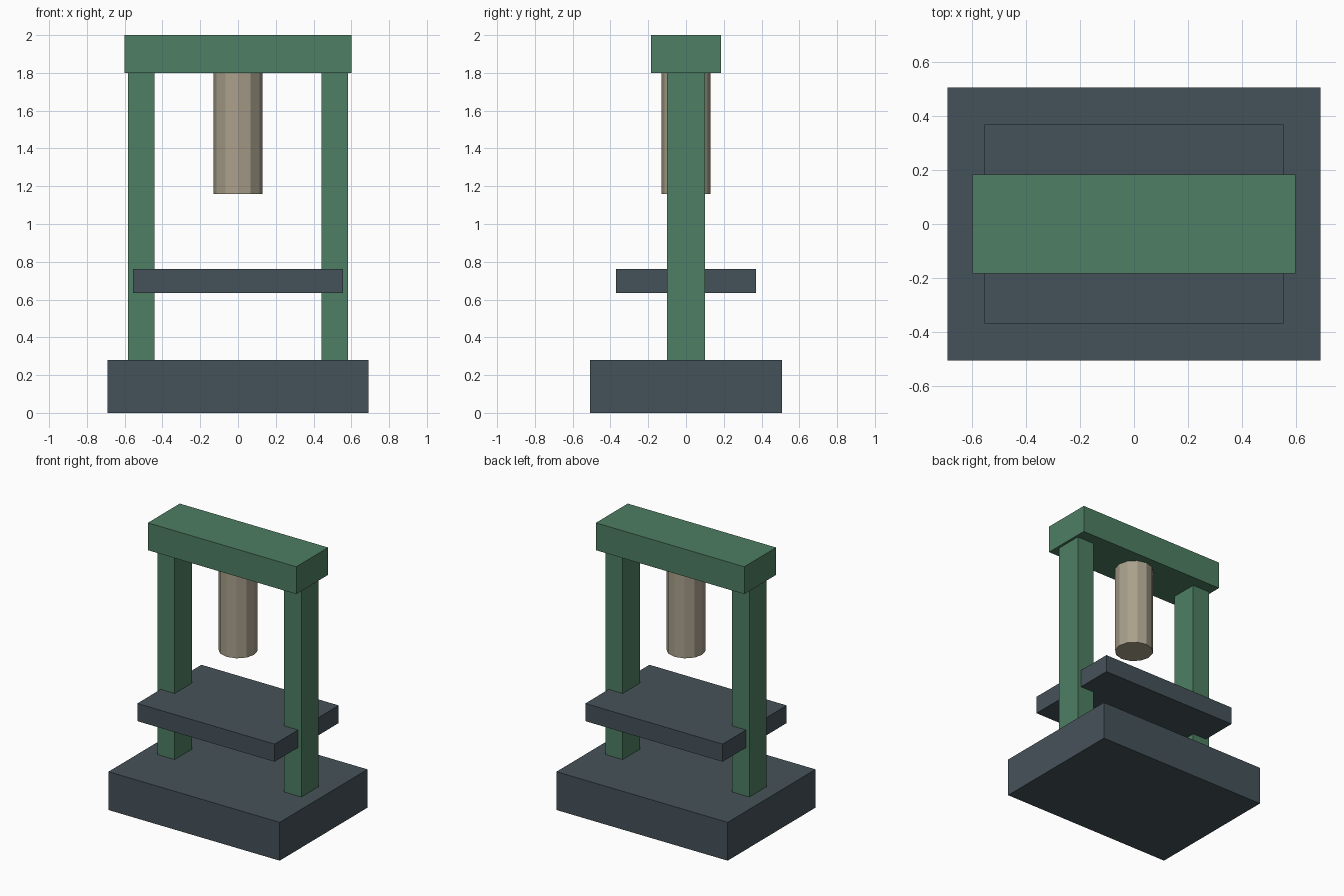
import bpy

if "Cube" in bpy.data.objects:
    bpy.data.objects.remove(bpy.data.objects["Cube"])


def material(name, rgb):
    m = bpy.data.materials.new(name)
    m.diffuse_color = (*rgb, 1)
    m.use_nodes = True
    m.node_tree.nodes["Principled BSDF"].inputs["Base Color"].default_value = m.diffuse_color
    return m


slate = material("slate_steel", (0.06, 0.085, 0.1))
green = material("green_paint", (0.075, 0.21, 0.125))
bronze = material("bare_metal", (0.4, 0.35, 0.26))


def box(name, x, y, z0, z1, mat, cx=0.0):
    """Box with half-sizes x and y, spanning z0 to z1."""
    bpy.ops.mesh.primitive_cube_add(size=1, location=(cx, 0, (z0 + z1) / 2))
    ob = bpy.context.object
    ob.name = name
    ob.scale = (2 * x, 2 * y, z1 - z0)
    bpy.ops.object.transform_apply(location=False, rotation=False, scale=True)
    ob.data.materials.append(mat)
    return ob


# Heavy base and work table
box("base", 0.692, 0.507, 0, 0.28, slate)
box("work_table", 0.555, 0.37, 0.634, 0.763, slate)

# Frame: two columns carrying the top beam
for side, label in ((-1, "left"), (1, "right")):
    box(label + "_column", 0.07, 0.1, 0.28, 1.8, green, cx=side * 0.512)
box("top_beam", 0.6, 0.184, 1.8, 2.0, green)

# Twelve-sided press ram hanging from the beam
bpy.ops.mesh.primitive_cylinder_add(vertices=12, radius=0.13, depth=0.64,
                                    location=(0, 0, 1.48))
ram = bpy.context.object
ram.name = "press_ram"
ram.data.materials.append(bronze)
